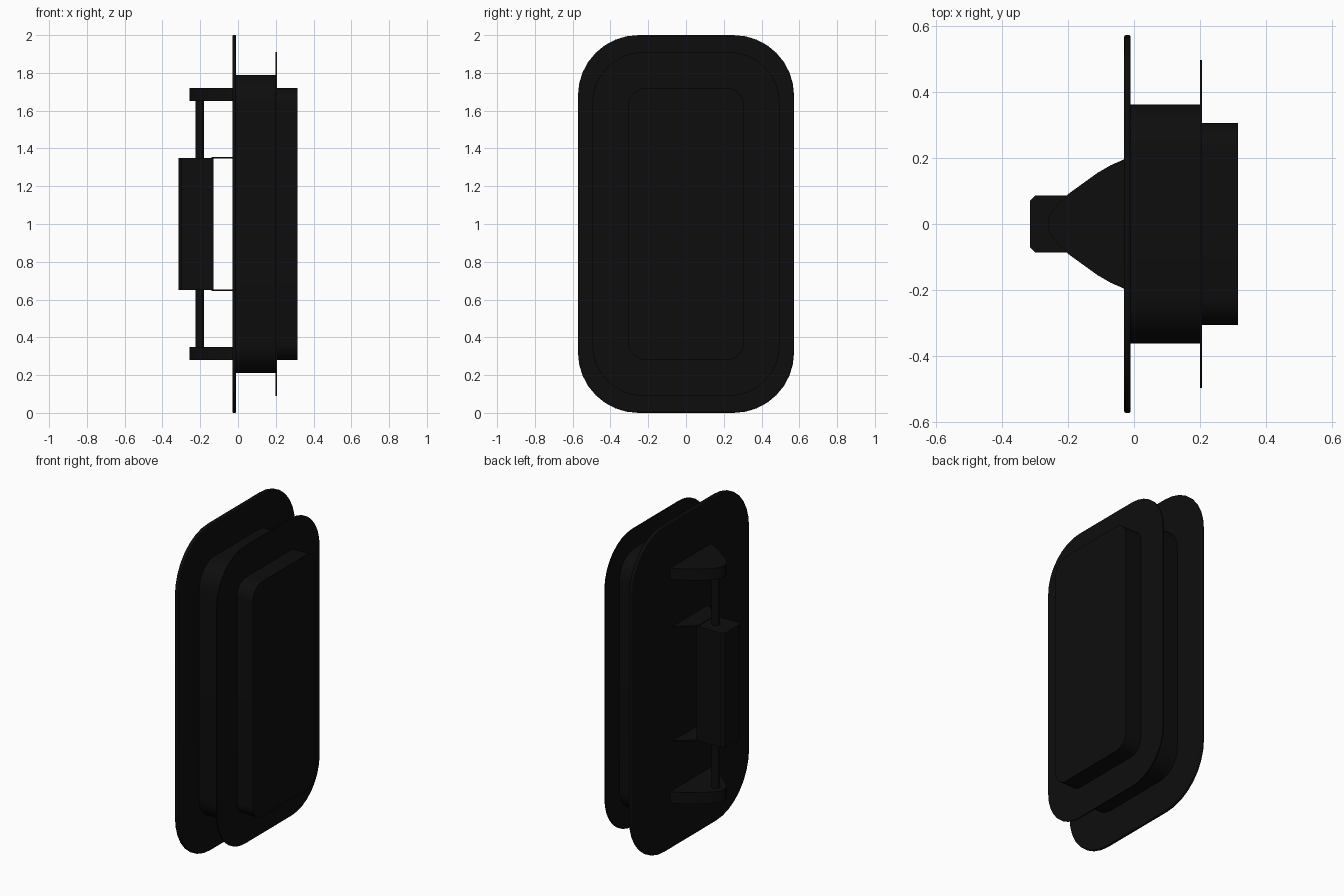
import bpy, bmesh, math
from mathutils import Vector

cube = bpy.data.objects.get("Cube")
if cube:
    bpy.data.objects.remove(cube, do_unlink=True)

BLACK = bpy.data.materials.new("black")
BLACK.use_nodes = True
BLACK.diffuse_color = (0.004, 0.004, 0.004, 1)
BLACK.node_tree.nodes["Principled BSDF"].inputs["Base Color"].default_value = BLACK.diffuse_color


def rounded_rect(half_y, half_z, radius, steps=8):
    """Rounded rectangle outline as (y, z) pairs around mid height."""
    points = []
    for corner, (sy, sz) in enumerate([(1, 1), (-1, 1), (-1, -1), (1, -1)]):
        for i in range(steps + 1):
            a = (corner + i / steps) * math.pi / 2
            points.append((sy * (half_y - radius) + radius * math.cos(a),
                           1 + sz * (half_z - radius) + radius * math.sin(a)))
    return points


def finish(name, bm, bevel=0):
    bmesh.ops.recalc_face_normals(bm, faces=bm.faces)
    mesh = bpy.data.meshes.new(name)
    bm.to_mesh(mesh)
    bm.free()
    mesh.materials.append(BLACK)
    obj = bpy.data.objects.new(name, mesh)
    bpy.context.collection.objects.link(obj)
    if bevel:
        mod = obj.modifiers.new("edge", "BEVEL")
        mod.width, mod.segments = bevel, 2
    bpy.ops.object.select_all(action="DESELECT")
    obj.select_set(True)
    bpy.context.view_layer.objects.active = obj
    bpy.ops.object.shade_smooth_by_angle(angle=math.radians(30))
    return obj


def prism(name, base, offset, bevel=0):
    """Extrude a closed outline of 3D points along an offset."""
    bm = bmesh.new()
    face = bm.faces.new([bm.verts.new(p) for p in base])
    top = bmesh.ops.extrude_face_region(bm, geom=[face])["geom"]
    verts = [v for v in top if isinstance(v, bmesh.types.BMVert)]
    bmesh.ops.translate(bm, verts=verts, vec=Vector(offset))
    return finish(name, bm, bevel)


def panel(name, x0, x1, half_y, half_z, radius, bevel=0):
    outline = rounded_rect(half_y, half_z, radius)
    return prism(name, [(x0, y, z) for y, z in outline], (x1 - x0, 0, 0), bevel)


def shelf(name, half_profile, z0, z1):
    """Horizontal slab, mirrored across y, from (x, y) points."""
    outline = half_profile + [(x, -y) for x, y in reversed(half_profile)]
    return prism(name, [(x, y, z0) for x, y in outline], (0, 0, z1 - z0))


# Stacked rounded panels
panel("outer_flange", -0.03, -0.01, 0.572, 1.0, 0.32, 0.006)
panel("main_body", -0.012, 0.2, 0.362, 0.79, 0.15)
panel("thin_flange", 0.199, 0.206, 0.496, 0.91, 0.27)
panel("inner_block", 0.2, 0.314, 0.305, 0.72, 0.09)

# Handle end brackets and thin webs, one pair at each end
bracket = [(-0.02, 0.2), (-0.07, 0.178), (-0.11, 0.155), (-0.2, 0.09), (-0.24, 0.05), (-0.258, 0.02)]
web = [(-0.02, 0.18), (-0.14, 0.084)]
for end, side in (("upper", 1), ("lower", -1)):
    shelf(end + "_bracket", bracket, 1 + side * 0.65, 1 + side * 0.72)
    shelf(end + "_web", web, 1 + side * 0.347, 1 + side * 0.354)

# Grip with chamfered outer corners
shelf("grip", [(-0.13, 0.086), (-0.299, 0.086), (-0.315, 0.07)], 0.65, 1.35)

# Rod through the grip
rod = [(-0.2025 + 0.0235 * math.cos(i * math.tau / 16), 0.0235 * math.sin(i * math.tau / 16), 0.34)
       for i in range(16)]
prism("handle_rod", rod, (0, 0, 1.32))
